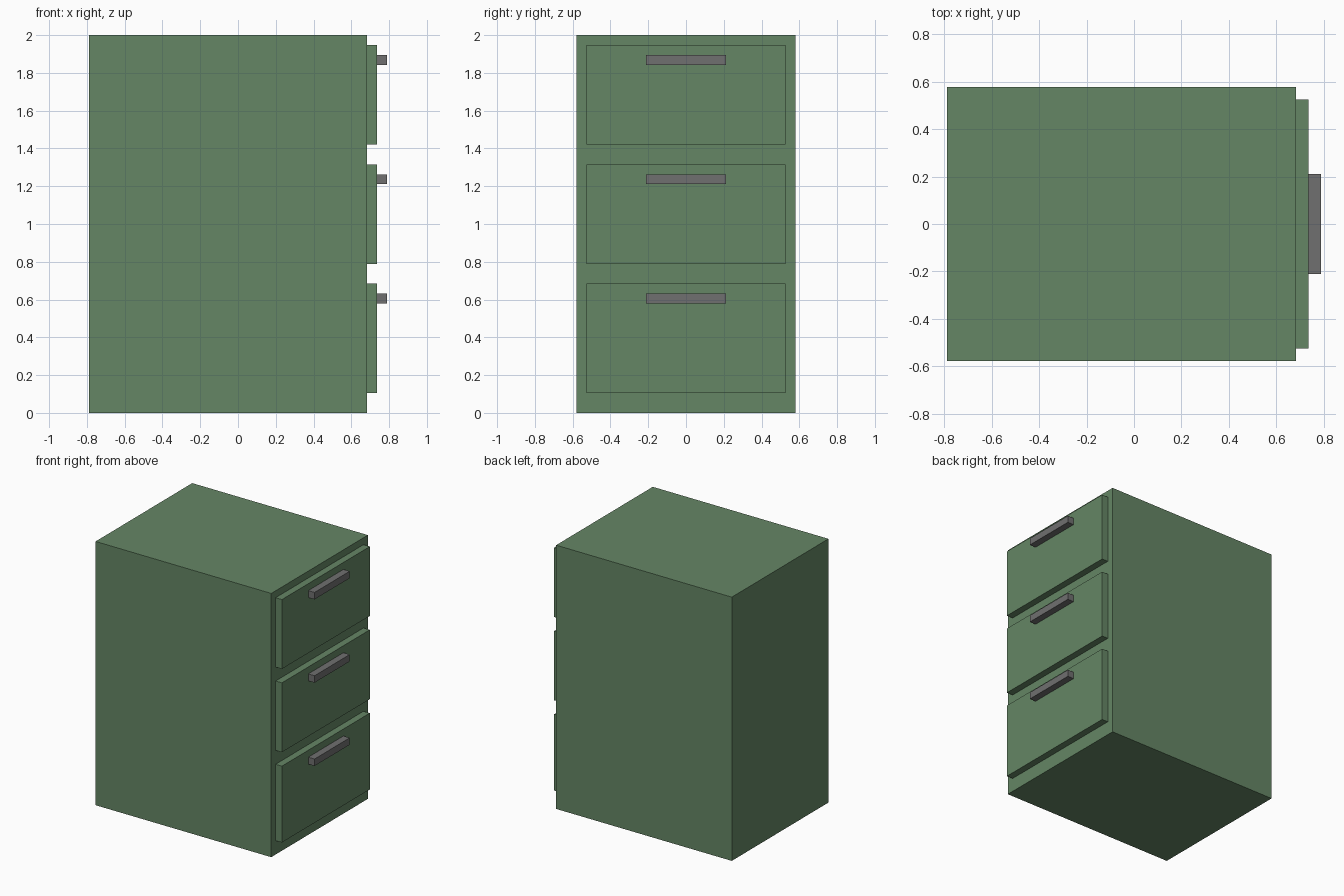
import bpy
import bmesh

if "Cube" in bpy.data.objects:
    bpy.data.objects.remove(bpy.data.objects["Cube"])

U = 1 / 19  # model grid unit: the cabinet is 38 units tall


def material(name, rgb):
    m = bpy.data.materials.new(name)
    m.diffuse_color = (*rgb, 1.0)
    m.use_nodes = True
    m.node_tree.nodes["Principled BSDF"].inputs["Base Color"].default_value = m.diffuse_color
    return m


green = material("green_paint", (0.13, 0.24, 0.13))
grey = material("grey_metal", (0.16, 0.16, 0.16))


def box(name, x, y, z, mat):
    """Box from (min, max) ranges given in grid units."""
    bm = bmesh.new()
    bmesh.ops.create_cube(bm, size=1)
    for v in bm.verts:
        v.co = [U * (r[0] if c < 0 else r[1]) for c, r in zip(v.co, (x, y, z))]
    mesh = bpy.data.meshes.new(name)
    bm.to_mesh(mesh)
    bm.free()
    mesh.materials.append(mat)
    obj = bpy.data.objects.new(name, mesh)
    bpy.context.collection.objects.link(obj)
    return obj


# Cabinet body
box("cabinet_body", (-15, 13), (-11, 11), (0, 38), green)

# Drawer fronts, each with a bar handle one unit below its top edge
for label, bottom, top in (("bottom", 2, 13), ("middle", 15, 25), ("top", 27, 37)):
    box(f"{label}_drawer_front", (13, 14), (-10, 10), (bottom, top), green)
    box(f"{label}_drawer_handle", (14, 15), (-4, 4), (top - 2, top - 1), grey)
